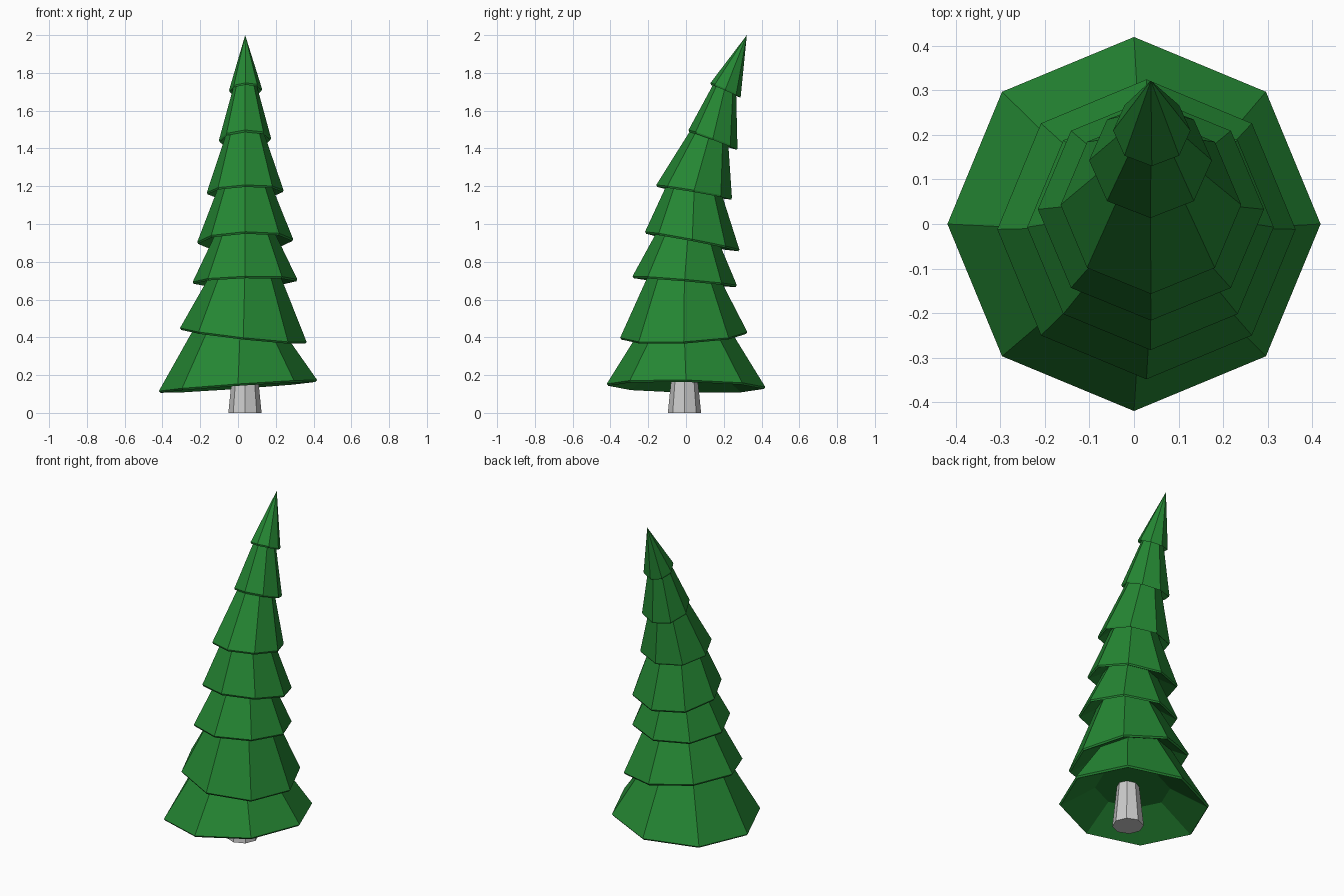
import bpy, bmesh
from math import cos, sin, pi, atan

if "Cube" in bpy.data.objects:
    bpy.data.objects.remove(bpy.data.objects["Cube"])

SIDES = 8


def ring(bm, c, r, tx=0.0, ty=0.0):
    """Octagon around c, tilted by slopes tx and ty."""
    out = []
    for i in range(SIDES):
        a = 2 * pi * i / SIDES
        x = r * cos(a) * cos(atan(tx))
        y = r * sin(a) * cos(atan(ty))
        out.append(bm.verts.new((c[0] + x, c[1] + y, c[2] + tx * x + ty * y)))
    return out


def bridge(bm, lo, hi):
    for i in range(SIDES):
        j = (i + 1) % SIDES
        bm.faces.new((lo[i], lo[j], hi[j], hi[i]))


def finish(bm, name, color=None):
    bmesh.ops.recalc_face_normals(bm, faces=bm.faces)
    me = bpy.data.meshes.new(name)
    bm.to_mesh(me)
    bm.free()
    ob = bpy.data.objects.new(name, me)
    bpy.context.collection.objects.link(ob)
    if color:
        mat = bpy.data.materials.new(name)
        mat.diffuse_color = color
        mat.use_nodes = True
        mat.node_tree.nodes["Principled BSDF"].inputs["Base Color"].default_value = mat.diffuse_color
        me.materials.append(mat)


# Tier rims: centre, radius, slope in x, slope in y
rims = [
    ((0.0, 0.0, 0.145), 0.42, 0.07, -0.02),
    ((0.028, -0.012, 0.413), 0.337, -0.11, 0.045),
    ((0.037, -0.007, 0.70), 0.277, 0.025, -0.085),
    ((0.038, 0.033, 0.912), 0.254, 0.03, -0.19),
    ((0.038, 0.043, 1.173), 0.203, 0.03, -0.17),
    ((0.037, 0.143, 1.45), 0.138, 0.04, -0.37),
    ((0.04, 0.21, 1.713), 0.087, 0.04, -0.43),
]
# Neck above each tier, tucked under the next rim: centre, radius
necks = [
    ((0.012, -0.01, 0.46), 0.225),
    ((0.037, -0.008, 0.745), 0.178),
    ((0.037, 0.012, 0.955), 0.155),
    ((0.037, 0.045, 1.215), 0.135),
    ((0.037, 0.13, 1.485), 0.098),
    ((0.038, 0.21, 1.735), 0.06),
]

# Foliage: one continuous skin of drooping tiers
bm = bmesh.new()
neck = ring(bm, (0.01, 0, 0.25), 0.21, 0.07, -0.02)
bm.faces.new(neck)
for k, (c, r, tx, ty) in enumerate(rims):
    lip = ring(bm, (c[0], c[1], c[2] - 0.01), r * 0.98, tx, ty)
    rim = ring(bm, c, r, tx, ty)
    bridge(bm, neck, lip)
    bridge(bm, lip, rim)
    if k < len(necks):
        nc, nr = necks[k]
        neck = ring(bm, nc, nr, rims[k + 1][2], rims[k + 1][3])
        bridge(bm, rim, neck)
    else:
        tip = bm.verts.new((0.038, 0.322, 2.0))
        for i in range(SIDES):
            bm.faces.new((rim[i], rim[(i + 1) % SIDES], tip))
finish(bm, "foliage", (0.018, 0.24, 0.033, 1))

# Trunk
bm = bmesh.new()
base = ring(bm, (0.037, -0.008, 0), 0.088)
top = ring(bm, (0.037, -0.008, 0.26), 0.062)
bm.faces.new(base)
bm.faces.new(top)
bridge(bm, base, top)
finish(bm, "trunk")
